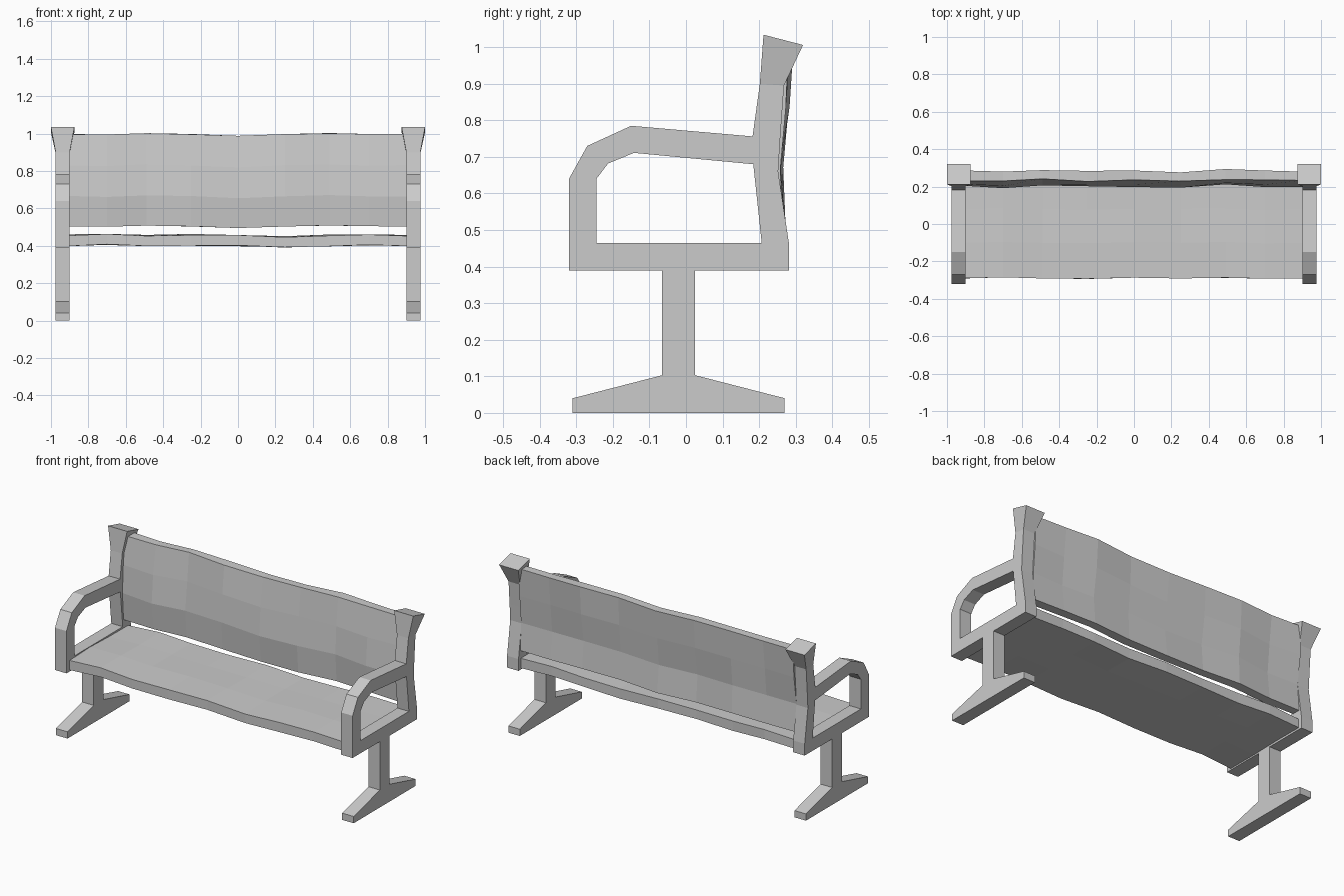
import bpy, bmesh, math

if "Cube" in bpy.data.objects:
    bpy.data.objects.remove(bpy.data.objects["Cube"], do_unlink=True)

grey = bpy.data.materials.new("plain grey")
grey.use_nodes = True
grey.diffuse_color = (0.6, 0.6, 0.6, 1)
grey.node_tree.nodes["Principled BSDF"].inputs["Base Color"].default_value = (0.6, 0.6, 0.6, 1)


def finish(name, bm):
    bmesh.ops.recalc_face_normals(bm, faces=bm.faces[:])
    mesh = bpy.data.meshes.new(name)
    bm.to_mesh(mesh)
    bm.free()
    mesh.materials.append(grey)
    obj = bpy.data.objects.new(name, mesh)
    bpy.context.collection.objects.link(obj)
    return obj


# Side frame outline in (y, z), cut into named corner points
P = dict(
    foot_a=(-0.31, 0), foot_b=(-0.065, 0), foot_c=(0.025, 0), foot_d=(0.27, 0),
    toe=(-0.31, 0.04), heel=(0.27, 0.04),
    leg_a=(-0.065, 0.103), leg_b=(0.025, 0.103),
    rail_a=(-0.32, 0.39), rail_b=(-0.065, 0.39), rail_c=(0.025, 0.39), rail_d=(0.282, 0.39),
    in_a=(-0.245, 0.465), in_b=(0.207, 0.465), out_a=(-0.32, 0.465), out_b=(0.282, 0.46),
    arm_1=(-0.32, 0.64), arm_2=(-0.27, 0.73), arm_3=(-0.15, 0.785), arm_4=(0.182, 0.756),
    low_1=(-0.245, 0.64), low_2=(-0.213, 0.682), low_3=(-0.142, 0.711), low_4=(0.184, 0.68),
    back_1=(0.252, 0.66), back_2=(0.258, 0.756), back_3=(0.268, 0.895),
    neck=(0.202, 0.9), cap_a=(0.212, 1.034), cap_b=(0.32, 1.006),
)
FACES = [
    "foot_a foot_b leg_a toe", "foot_b foot_c leg_b leg_a", "foot_c foot_d heel leg_b",
    "leg_a leg_b rail_c rail_b",
    "rail_a rail_b in_a out_a", "rail_b rail_c in_b in_a", "rail_c rail_d out_b in_b",
    "out_a in_a low_1 arm_1", "arm_1 low_1 low_2 arm_2", "arm_2 low_2 low_3 arm_3",
    "arm_3 low_3 low_4 arm_4",
    "in_b out_b back_1 low_4", "low_4 back_1 back_2 arm_4", "arm_4 back_2 back_3 neck",
    "neck back_3 cap_b cap_a",
]


def side_frame(name, side):
    bm = bmesh.new()
    mid, half, flare = 0.9375, 0.0375, 0.0625
    layers = []
    for d in (-1, 1):
        layers.append({k: bm.verts.new((side * (mid + d * (flare if "cap" in k else half)), y, z))
                       for k, (y, z) in P.items()})
    for layer in layers:
        for f in FACES:
            bm.faces.new([layer[k] for k in f.split()])
    # Join the two outlines along every edge used by only one face
    twin = dict(zip(layers[0].values(), layers[1].values()))
    rim = [e for e in bm.edges if e.is_boundary and e.verts[0] in twin]
    for a, b in [tuple(e.verts) for e in rim]:
        bm.faces.new((a, b, twin[b], twin[a]))
    finish(name, bm)


side_frame("left_side_frame", 1)
side_frame("right_side_frame", -1)


# Worn slabs: a cross-section lofted along x with slight hand-carved waves
def slab(name, section, wave_y, wave_z, ripple):
    bm = bmesh.new()
    xs = [-0.9, -0.7, -0.49, -0.25, 0, 0.25, 0.49, 0.7, 0.9]
    rings = []
    for i, x in enumerate(xs):
        ring = []
        for j, (y, z) in enumerate(section):
            r = 0.004 * math.sin(2.1 * i + 1.7 * j)
            ring.append(bm.verts.new((x, y + 0.001 * wave_y[i] + ripple[0] * r,
                                      z + 0.001 * wave_z[i] + ripple[1] * r)))
        rings.append(ring)
    n = len(section)
    for a, b in zip(rings, rings[1:]):
        for j in range(n):
            k = (j + 1) % n
            bm.faces.new((a[j], a[k], b[k], b[j]))
    # End caps, as quads between the two sides of the section
    for ring in (rings[0], rings[-1]):
        for j in range(n // 2 - 1):
            bm.faces.new((ring[j], ring[j + 1], ring[n - 2 - j], ring[n - 1 - j]))
    finish(name, bm)


slab("seat",
     [(-0.29, 0.455), (-0.1, 0.459), (0.08, 0.456), (0.26, 0.456),
      (0.26, 0.4), (0.08, 0.4), (-0.1, 0.4), (-0.29, 0.4)],
     [0, 4, 0, -3, 2, 0, 3, -3, 0], [0, 6, 0, 2, 0, -7, -1, 3, 0], (0.3, 0.6))

slab("backrest",
     [(0.214, 0.504), (0.2, 0.665), (0.213, 0.83), (0.233, 0.997),
      (0.284, 0.997), (0.272, 0.83), (0.254, 0.665), (0.266, 0.504)],
     [0, -6, 8, -2, 0, -4, 8, 0, 0], [0, -3, 5, 0, -10, 0, 5, 0, 0], (1, 0.3))
